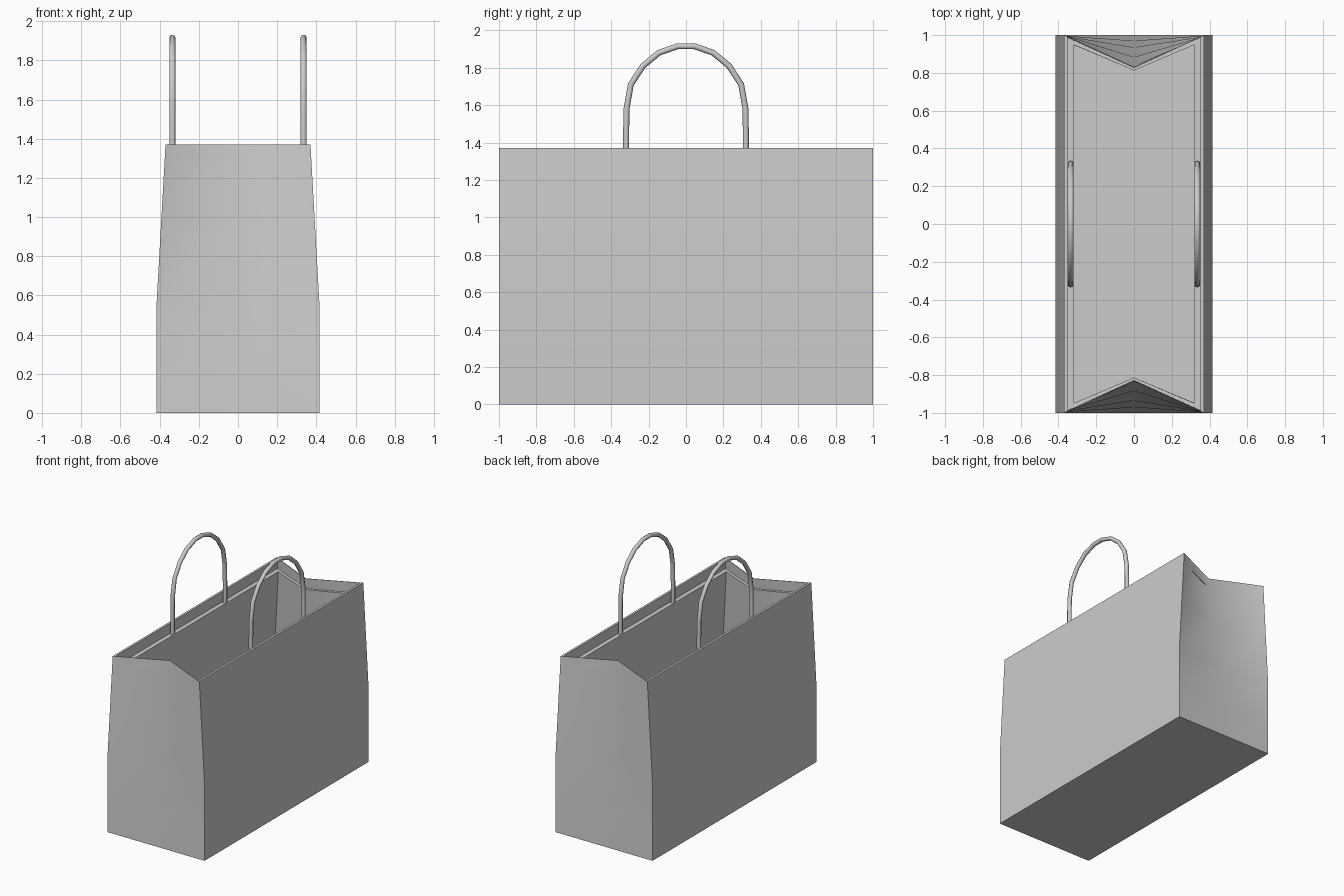
import bpy, bmesh

if "Cube" in bpy.data.objects:
    bpy.data.objects.remove(bpy.data.objects["Cube"])

TOP, LEDGE, FLOOR, KINK = 1.37, 1.29, 0.03, 0.57


def half_width(z):
    return 0.415 if z <= KINK else 0.415 - 0.045 * (z - KINK) / (TOP - KINK)


def fold_depth(z):
    # side gussets fold in progressively towards the rim
    return 0.17 * (z / TOP) ** 1.1


def ring(bm, z, tx, ty):
    # six-point bag outline, inset by tx (big walls) and ty (gussets)
    w, d = half_width(z), fold_depth(z)
    x, corner, apex = w - tx, 1 - ty - d / w * tx, 1 - d - ty
    pts = [(x, -corner), (x, corner), (0, apex), (-x, corner), (-x, -corner), (0, -apex)]
    return [bm.verts.new((px, py, z)) for px, py in pts]


# bag: outer wall, thin rim, inner ledge, lining and floor
bm = bmesh.new()
levels = [(0, 0, 0), (0.28, 0, 0), (KINK, 0, 0), (0.97, 0, 0), (TOP, 0, 0),
          (TOP, 0.017, 0.004), (LEDGE, 0.019, 0.004), (LEDGE, 0.053, 0.028),
          (0.97, 0.05, 0.028), (KINK, 0.05, 0.028), (0.28, 0.05, 0.028), (FLOOR, 0.05, 0.028)]
rings = [ring(bm, *level) for level in levels]
for a, b in zip(rings, rings[1:]):
    for i in range(6):
        j = (i + 1) % 6
        bm.faces.new((a[i], a[j], b[j], b[i]))
bm.faces.new(rings[0][::-1])
bm.faces.new(rings[-1])
bmesh.ops.recalc_face_normals(bm, faces=bm.faces)
mesh = bpy.data.meshes.new("paper_bag")
bm.to_mesh(mesh)
bm.free()
bag = bpy.data.objects.new("paper_bag", mesh)
bpy.context.collection.objects.link(bag)
bpy.context.view_layer.objects.active = bag
bag.select_set(True)
bpy.ops.object.shade_smooth_by_angle(angle=0.96)
bag.select_set(False)

# cord handles: one arch on each big wall, rising from the ledge
half = [(0.32, 1.27), (0.32, 1.45), (0.318, 1.58), (0.295, 1.71),
        (0.23, 1.81), (0.145, 1.88), (0.045, 1.915)]
path = half + [(-y, z) for y, z in reversed(half)]
for name, x in (("left_handle", -0.335), ("right_handle", 0.335)):
    curve = bpy.data.curves.new(name, 'CURVE')
    curve.dimensions = '3D'
    curve.bevel_depth = 0.016
    curve.bevel_resolution = 2
    curve.use_fill_caps = True
    spline = curve.splines.new('POLY')
    spline.points.add(len(path) - 1)
    for p, (y, z) in zip(spline.points, path):
        p.co = (x, y, z, 1)
    bpy.context.collection.objects.link(bpy.data.objects.new(name, curve))
